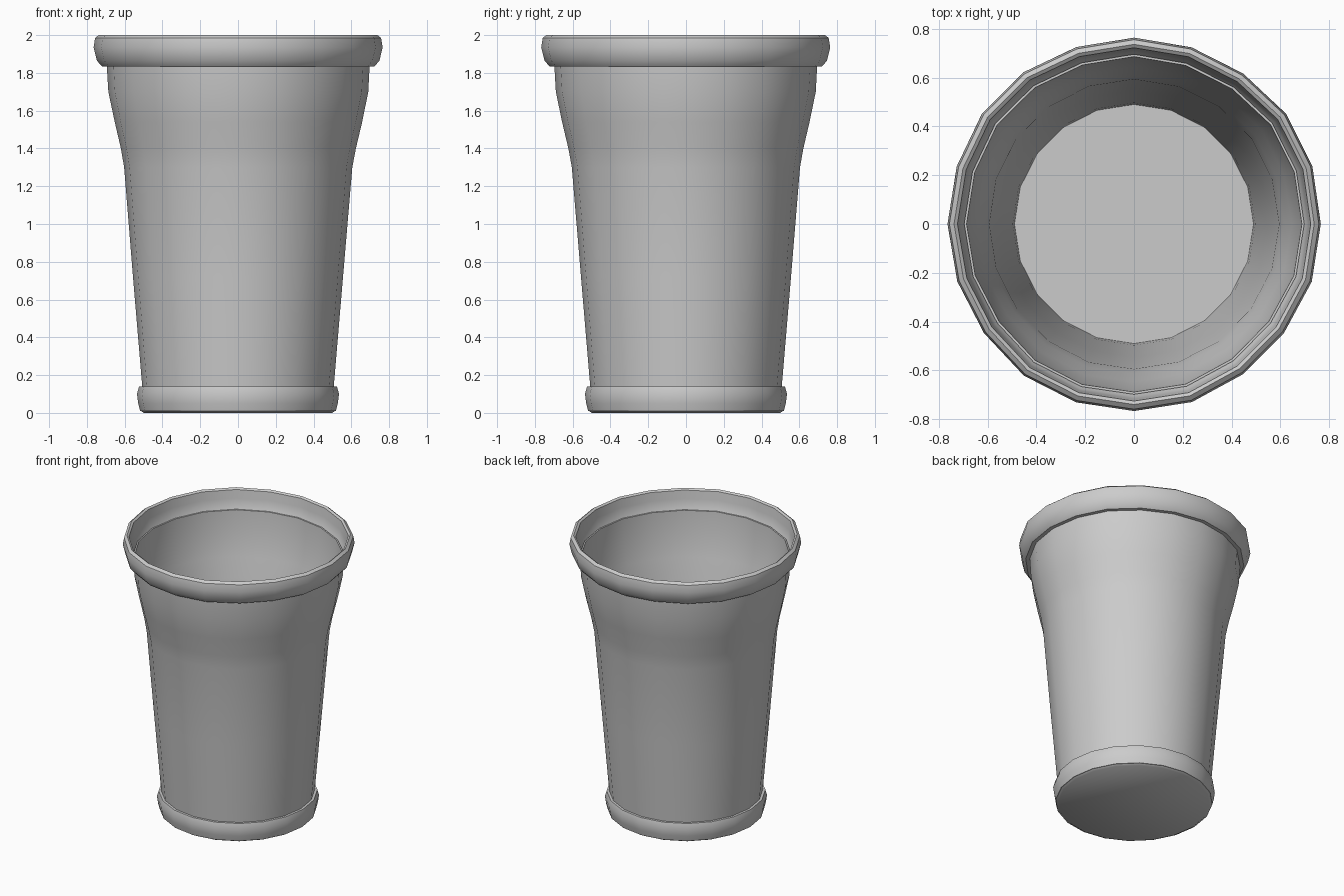
import bpy, bmesh, math

if "Cube" in bpy.data.objects:
    bpy.data.objects.remove(bpy.data.objects["Cube"])

SIDES = 20


def dent(angle, z, amount):
    """Gentle unevenness that grows towards the soft upper part of the cup."""
    weight = max(0.0, min(1.0, (z - 1.2) / 0.3))
    return amount * weight * (math.sin(3 * angle + 0.6) + 0.6 * math.sin(7 * angle + 2 * z))


def lathe(name, profile, closed=False, amount=0.0):
    """Spin a (radius, z) profile; open profiles get flat caps at both ends."""
    bm = bmesh.new()
    rings = []
    for r, z in profile:
        ring = []
        for i in range(SIDES):
            a = math.tau * i / SIDES
            rr = r + dent(a, z, amount)
            ring.append(bm.verts.new((rr * math.cos(a), rr * math.sin(a), z)))
        rings.append(ring)
    pairs = list(zip(rings, rings[1:]))
    if closed:
        pairs.append((rings[-1], rings[0]))
    else:
        bm.faces.new(rings[0])
        bm.faces.new(rings[-1])
    for lo, hi in pairs:
        for i in range(SIDES):
            j = (i + 1) % SIDES
            bm.faces.new((lo[i], lo[j], hi[j], hi[i]))
    bmesh.ops.recalc_face_normals(bm, faces=bm.faces)
    mesh = bpy.data.meshes.new(name)
    bm.to_mesh(mesh)
    bm.free()
    obj = bpy.data.objects.new(name, mesh)
    bpy.context.collection.objects.link(obj)
    bpy.ops.object.select_all(action='DESELECT')
    obj.select_set(True)
    bpy.context.view_layer.objects.active = obj
    bpy.ops.object.shade_smooth_by_angle(angle=math.radians(40))
    return obj


# Cup body: thin tapered wall with a flared upper section and a floor
outer = [(0.497, 0.01), (0.507, 0.14), (0.556, 0.72), (0.604, 1.30),
         (0.622, 1.40), (0.655, 1.54), (0.688, 1.70), (0.697, 1.86)]
inner = [(r - 0.010, z) for r, z in reversed(outer[1:])] + [(0.49, 0.03)]
lathe("cup_body", outer + inner, amount=0.004)

# Rolled rim: rounded outside, thin lip with a recess inside
lathe("rim", [(0.688, 1.835), (0.722, 1.835), (0.748, 1.865), (0.765, 1.935),
              (0.757, 1.985), (0.738, 2.0), (0.724, 1.99), (0.716, 1.93),
              (0.706, 1.86)], closed=True, amount=0.004)

# Rounded foot band around the base
lathe("foot_band", [(0.495, 0.005), (0.518, 0.01), (0.528, 0.05), (0.535, 0.10),
                    (0.524, 0.14), (0.500, 0.14)], closed=True)

# Flat underside
lathe("underside", [(0.50, 0.0), (0.515, 0.012)])
